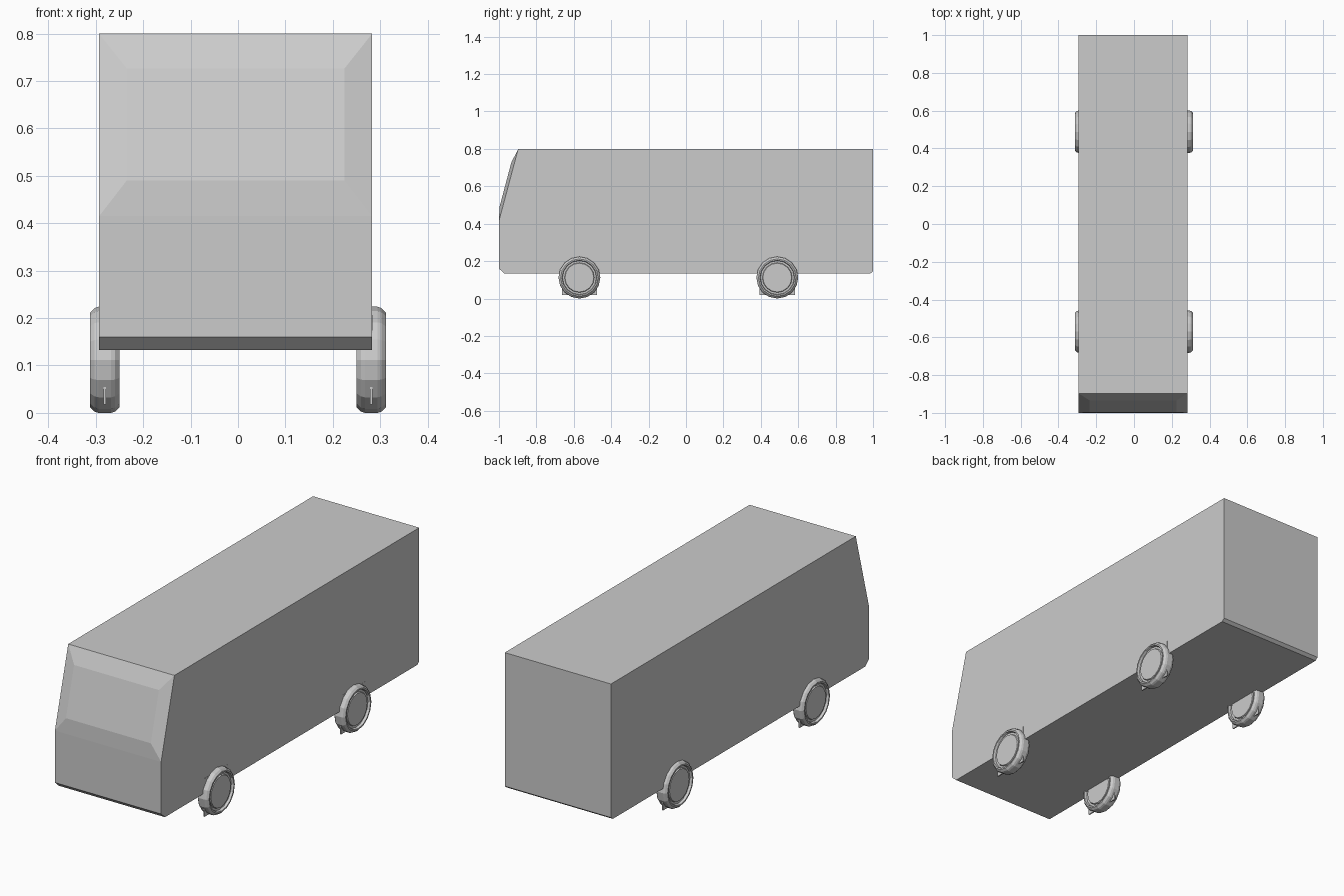
import bpy, bmesh
from math import sin, cos, pi

if "Cube" in bpy.data.objects:
    bpy.data.objects.remove(bpy.data.objects["Cube"])

CX, HW = -0.005, 0.288          # body centre and half width
R, SIDES = 0.112, 16            # wheel radius and facets


def finish(bm, name):
    bmesh.ops.recalc_face_normals(bm, faces=bm.faces)
    me = bpy.data.meshes.new(name)
    bm.to_mesh(me)
    bm.free()
    ob = bpy.data.objects.new(name, me)
    bpy.context.collection.objects.link(ob)
    return ob


# Van body: side profile (y, z) extruded across the width
profile = [(-0.97, 0.133), (-1.0, 0.16), (-1.0, 0.415), (-0.897, 0.8),
           (1.0, 0.8), (1.0, 0.145), (0.985, 0.133)]
bm = bmesh.new()
left = [bm.verts.new((CX - HW, y, z)) for y, z in profile]
right = [bm.verts.new((CX + HW, y, z)) for y, z in profile]
bm.faces.new(left)
bm.faces.new(right[::-1])
n = len(profile)
for i in range(n):
    j = (i + 1) % n
    f = bm.faces.new((left[i], left[j], right[j], right[i]))
    if i == 2:
        windscreen = f

# Windscreen: inset the sloped face and push the pane slightly forward
bmesh.ops.inset_individual(bm, faces=[windscreen], thickness=0.05)
for v in windscreen.verts:
    top = v.co.z > 0.6
    v.co = (CX + (0.23 if v.co.x > CX else -0.23),
            -0.934 if top else -0.997, 0.727 if top else 0.49)
finish(bm, "van_body")


def make_wheel(name, x, y):
    # Lathe profile: (radius, offset from wheel centre), hub cap to hub cap
    half = [(0.077, 0.025), (0.08, 0.019), (0.09, 0.019), (0.093, 0.031),
            (0.1, 0.031), (0.109, 0.022), (R, 0.013)]
    section = half + [(r, -o) for r, o in reversed(half)]
    bm = bmesh.new()
    rings = []
    for r, o in section:
        rings.append([bm.verts.new((x + o, y + r * sin(2 * pi * k / SIDES),
                                    R - r * cos(2 * pi * k / SIDES)))
                      for k in range(SIDES)])
    for a, b in zip(rings, rings[1:]):
        for k in range(SIDES):
            m = (k + 1) % SIDES
            bm.faces.new((a[k], a[m], b[m], b[k]))
    bm.faces.new(rings[0])
    bm.faces.new(rings[-1][::-1])
    finish(bm, name)


def make_plate(name, x, y):
    # Thin square plate whose corners poke out past the tyre
    bm = bmesh.new()
    bmesh.ops.create_cube(bm, size=1)
    for v in bm.verts:
        v.co = (x + v.co.x * 0.006, y + v.co.y * 0.188, R + v.co.z * 0.188)
    finish(bm, name)


# Four wheels
for end, y in (("front", -0.57), ("rear", 0.488)):
    for side, s in (("left", -1), ("right", 1)):
        make_wheel(f"{end}_{side}_wheel", s * 0.281, y)
        make_plate(f"{end}_{side}_wheel_plate", s * 0.281, y)
